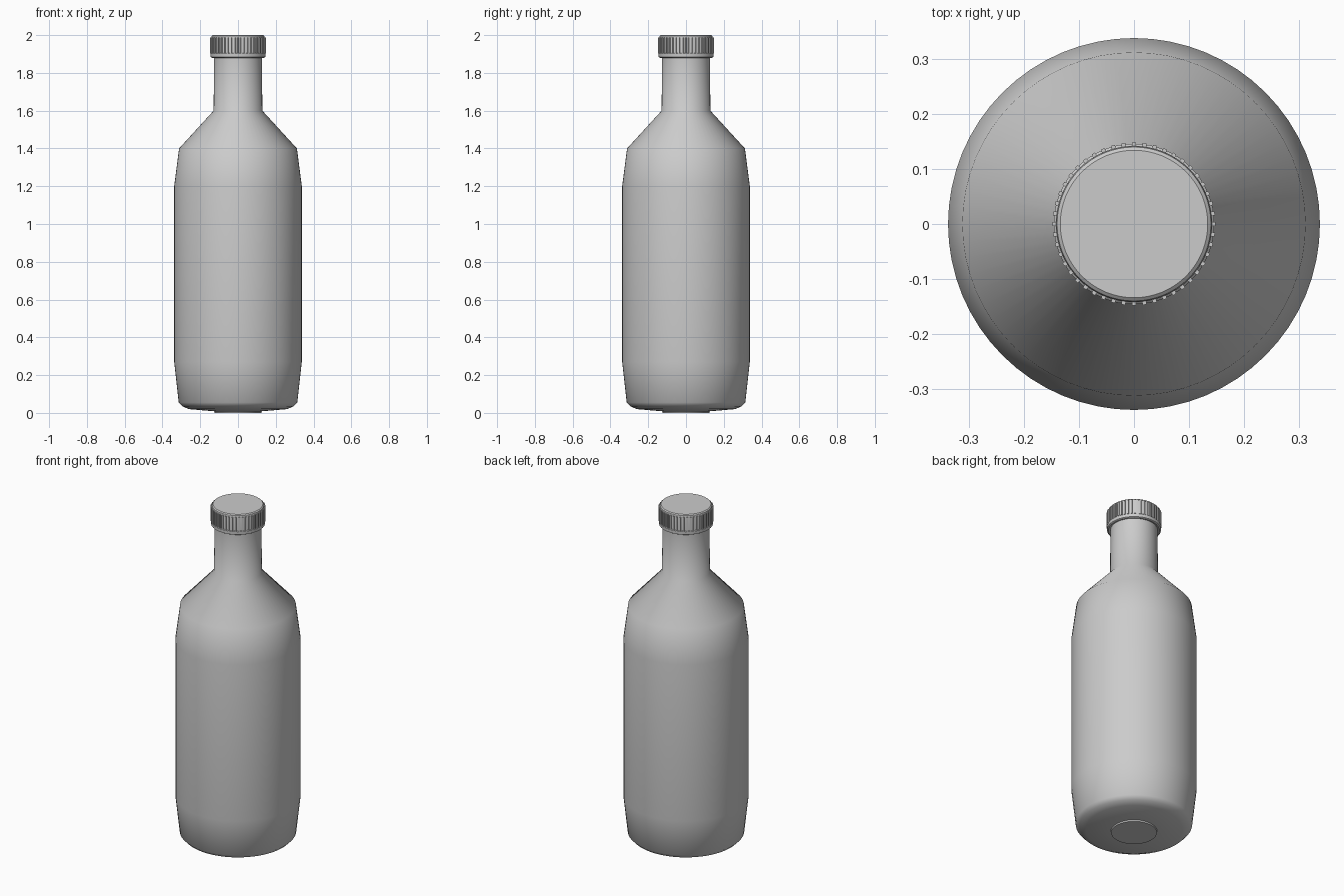
import bpy, bmesh, math

if "Cube" in bpy.data.objects:
    bpy.data.objects.remove(bpy.data.objects["Cube"])


def finish(bm, name, angle):
    bmesh.ops.recalc_face_normals(bm, faces=bm.faces[:])
    mesh = bpy.data.meshes.new(name)
    bm.to_mesh(mesh)
    bm.free()
    obj = bpy.data.objects.new(name, mesh)
    bpy.context.collection.objects.link(obj)
    bpy.ops.object.select_all(action='DESELECT')
    obj.select_set(True)
    bpy.context.view_layer.objects.active = obj
    bpy.ops.object.shade_smooth_by_angle(angle=math.radians(angle))
    return obj


def lathe(name, profile, sides=64, angle=30):
    """Revolve (radius, height) points around z."""
    bm = bmesh.new()
    verts = [bm.verts.new((r, 0, z)) for r, z in profile]
    edges = [bm.edges.new(pair) for pair in zip(verts, verts[1:])]
    bmesh.ops.spin(bm, geom=verts + edges, cent=(0, 0, 0), axis=(0, 0, 1),
                   angle=math.tau, steps=sides, use_duplicate=False)
    bmesh.ops.remove_doubles(bm, verts=bm.verts[:], dist=0.0005)
    return finish(bm, name, angle)


# Bottle body, from the base up to the neck inside the cap
lathe("bottle_body", [
    (0, 0.005), (0.12, 0.008), (0.26, 0.02), (0.295, 0.035), (0.314, 0.055),
    (0.338, 0.27), (0.338, 1.2), (0.312, 1.4), (0.129, 1.6),
    (0.127, 1.88), (0.127, 1.9)], angle=60)

# Small raised disc under the base
lathe("base_disc", [(0, 0), (0.123, 0), (0.125, 0.008)])

# Cap core with a rounded top edge and a lower lip
lathe("cap", [
    (0.12, 1.885), (0.138, 1.88), (0.145, 1.884), (0.146, 1.902),
    (0.142, 1.906), (0.142, 1.985), (0.14, 1.995), (0.134, 2.0), (0, 2.0)])

# Grip ribs around the cap
RIBS = 48
bm = bmesh.new()
for i in range(RIBS):
    a = math.tau * i / RIBS
    rib = bmesh.ops.create_cube(bm, size=1)["verts"]
    for v in rib:
        taper = 0.75 if v.co.x > 0 else 1
        x = 0.1435 + v.co.x * 0.009
        y = v.co.y * 0.009 * taper
        z = 1.945 + v.co.z * 0.084
        v.co = (x * math.cos(a) - y * math.sin(a),
                x * math.sin(a) + y * math.cos(a), z)
finish(bm, "cap_ribs", 20)
